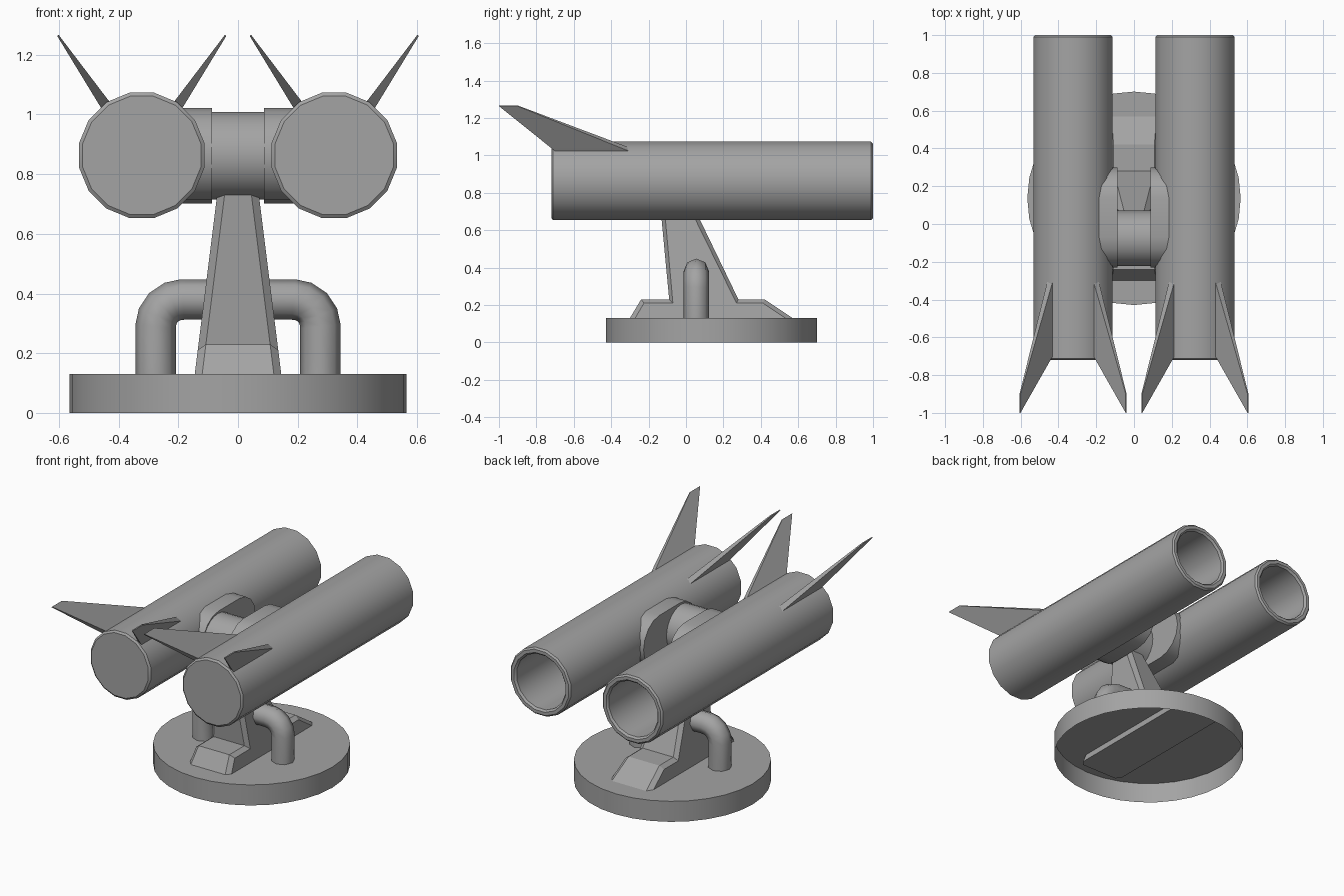
import bpy, bmesh, math

if "Cube" in bpy.data.objects:
    bpy.data.objects.remove(bpy.data.objects["Cube"])

# Dark grey paint for every part
paint = bpy.data.materials.new("dark_grey")
paint.diffuse_color = (0.37, 0.37, 0.37, 1)
paint.use_nodes = True
paint.node_tree.nodes["Principled BSDF"].inputs["Base Color"].default_value = paint.diffuse_color


def finish(name, bm, smooth=None):
    """Turn a bmesh into an object, optionally smooth shaded by angle."""
    bmesh.ops.recalc_face_normals(bm, faces=bm.faces)
    me = bpy.data.meshes.new(name)
    bm.to_mesh(me)
    bm.free()
    me.materials.append(paint)
    ob = bpy.data.objects.new(name, me)
    bpy.context.collection.objects.link(ob)
    if smooth:
        bpy.ops.object.select_all(action='DESELECT')
        ob.select_set(True)
        bpy.context.view_layer.objects.active = ob
        bpy.ops.object.shade_smooth_by_angle(angle=math.radians(smooth))
    return ob


def loft(name, loops, caps=(True, True), smooth=None):
    """Skin a row of closed loops that share a point count."""
    bm = bmesh.new()
    rings = [[bm.verts.new(p) for p in loop] for loop in loops]
    n = len(rings[0])
    for a, b in zip(rings, rings[1:]):
        for i in range(n):
            j = (i + 1) % n
            bm.faces.new((a[i], a[j], b[j], b[i]))
    for ring, cap in zip((rings[0], rings[-1]), caps):
        if cap:
            bm.faces.new(ring)
    return finish(name, bm, smooth)


def circle(n, r, phase=0.0):
    return [(r * math.cos(2 * math.pi * (i + phase) / n),
             r * math.sin(2 * math.pi * (i + phase) / n)) for i in range(n)]


# Base: round drum, open underneath
loft("base", [[(x, y + 0.136, z) for x, y in circle(32, 0.565)] for z in (0, 0.13)],
     caps=(False, True), smooth=30)

# Pedestal: tapering footed profile with chamfered rims
outer = [(-0.324, 0.09), (-0.24, 0.23), (-0.09, 0.23), (-0.144, 0.80),
         (0.005, 0.80), (0.28, 0.23), (0.42, 0.23), (0.63, 0.09)]
inset = [(-0.295, 0.09), (-0.225, 0.21), (-0.07, 0.21), (-0.122, 0.79),
         (-0.015, 0.79), (0.27, 0.21), (0.412, 0.21), (0.59, 0.09)]


def side(profile, s, trim):
    return [(s * (0.145 - 0.125 * (z - 0.13) - trim), y, z) for y, z in profile]


loft("pedestal", [side(inset, -1, 0), side(outer, -1, 0.025),
                  side(outer, 1, 0.025), side(inset, 1, 0)])

# Side handles: one bent pipe passing through the pedestal
half = [(0.276, 0.13)] + [(0.186 + 0.09 * math.cos(a), 0.29 + 0.09 * math.sin(a))
                          for a in [math.radians(22.5 * k) for k in range(5)]]
path = half + [(-x, z) for x, z in reversed(half)]
cu = bpy.data.curves.new("bent_pipe", 'CURVE')
cu.dimensions = '3D'
cu.bevel_depth = 0.068
cu.bevel_resolution = 2
cu.materials.append(paint)
sp = cu.splines.new('POLY')
sp.points.add(len(path) - 1)
for p, (x, z) in zip(sp.points, path):
    p.co = (x, 0.055, z, 1)
sp.use_smooth = True
pipe = bpy.data.objects.new("bent_pipe", cu)
bpy.context.collection.objects.link(pipe)

# Pivot barrel between the tubes
loft("pivot_barrel", [[(x, y - 0.076, z + 0.862) for y, z in circle(24, 0.147)]
                      for x in (-0.088, 0.088)], smooth=30)

# Stadium outline of the tube mounts
mount = []
for cy, start in ((0.14, -90), (-0.07, 90)):
    for k in range(9):
        a = math.radians(start + 22.5 * k)
        mount.append((cy + 0.16 * math.cos(a), 0.862 + 0.16 * math.sin(a)))

# Tube lathe profile (radius, y), closed at the front and bored at the back
bore = [(0.202, -0.72), (0.214, -0.711), (0.214, 0.99), (0.204, 1.0),
        (0.184, 1.0), (0.173, 0.988), (0.173, 0.38)]

for s, tag in ((-1, "left"), (1, "right")):
    cx, cz = s * 0.3225, 0.863
    loft(tag + "_mount", [[(s * x, y, z) for y, z in mount] for x in (0.087, 0.25)],
         smooth=30)
    loft(tag + "_tube", [[(cx + x, y, cz + z) for x, z in circle(16, r, 0.5)]
                         for r, y in bore], smooth=30)
    # Two swept fins leaning outwards from each tube
    for f, where in ((-1, "inner" if s > 0 else "outer"),
                     (1, "outer" if s > 0 else "inner")):
        def quad(off, up, t, y0, y1):
            dx, dz = 0.82 * t, -0.57 * t
            return [(cx + f * (off + k * dx), y, cz + up + k * dz)
                    for k, y in ((1, y0), (1, y1), (-1, y1), (-1, y0))]
        loft(f"{tag}_{where}_fin",
             [quad(0.117, 0.162, 0.018, -0.285, -0.69),
              quad(0.133, 0.185, 0.0165, -0.345, -0.72),
              quad(0.281, 0.402, 0.003, -0.90, -1.0)])
